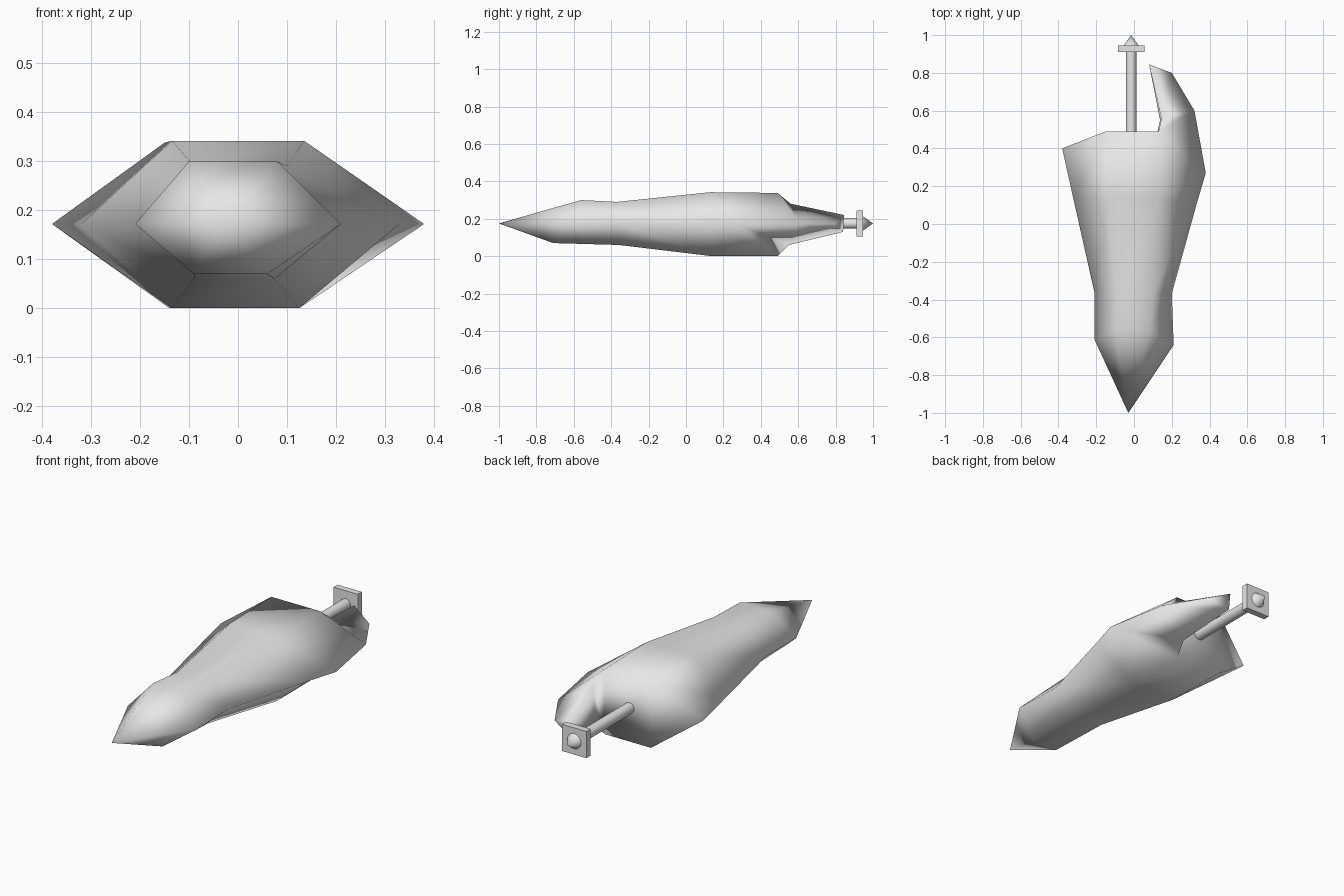
import bpy, bmesh, math
from mathutils import Matrix

if "Cube" in bpy.data.objects:
    bpy.data.objects.remove(bpy.data.objects["Cube"])

grey = bpy.data.materials.new("light grey")
grey.diffuse_color = (0.8, 0.8, 0.8, 1)
grey.use_nodes = True
grey.node_tree.nodes["Principled BSDF"].inputs["Base Color"].default_value = grey.diffuse_color
MID = 0.172          # height of the side edges
ROD_X = -0.015


def finish(name, bm, smooth):
    bmesh.ops.recalc_face_normals(bm, faces=bm.faces[:])
    for f in bm.faces:
        f.smooth = smooth
    me = bpy.data.meshes.new(name)
    bm.to_mesh(me)
    bm.free()
    me.materials.append(grey)
    ob = bpy.data.objects.new(name, me)
    bpy.context.collection.objects.link(ob)
    return ob


def bridge(bm, a, b):
    n = len(a)
    for i in range(n):
        j = (i + 1) % n
        bm.faces.new((a[i], a[j], b[j], b[i]))


# Hull: skewed hexagon sections, given as
# (left x, y), (right x, y), top (x left, x right, y, z), bottom (same)
sections = [
    ((-0.21, -0.61), (0.21, -0.64), (-0.10, 0.08, -0.56, 0.30), (-0.09, 0.06, -0.71, 0.07)),
    ((-0.21, -0.36), (0.20, -0.37), (-0.09, 0.10, -0.37, 0.29), (-0.09, 0.075, -0.36, 0.06)),
    ((-0.32, 0.13), (0.33, 0.10), (-0.135, 0.135, 0.13, 0.342), (-0.135, 0.125, 0.14, 0.0)),
    ((-0.38, 0.40), (0.38, 0.27), (-0.15, 0.13, 0.49, 0.338), (-0.14, 0.125, 0.49, 0.0)),
]
bm = bmesh.new()
nose = bm.verts.new((-0.03, -1.0, 0.175))
rings = []
for (lx, ly), (rx, ry), (ta, tb, ty, tz), (ba, bb, by, bz) in sections:
    rings.append([bm.verts.new(p) for p in (
        (lx, ly, MID), (ta, ty, tz), (tb, ty, tz),
        (rx, ry, MID), (bb, by, bz), (ba, by, bz))])
for i in range(6):
    bm.faces.new((nose, rings[0][i], rings[0][(i + 1) % 6]))
for a, b in zip(rings, rings[1:]):
    bridge(bm, a, b)

# Stern wall, then the triangular horn sweeping back on the right
left, top_l, top_r, right, bot_r, bot_l = rings[-1]
bm.faces.new((left, top_l, top_r, bot_r, bot_l))
prev = [top_r, right, bot_r]
for pts in (((0.145, 0.56, 0.28), (0.32, 0.60, MID), (0.138, 0.55, 0.06)),
            ((0.08, 0.845, 0.22), (0.20, 0.80, MID), (0.085, 0.84, 0.13))):
    ring = [bm.verts.new(p) for p in pts]
    bridge(bm, prev, ring)
    prev = ring
bm.faces.new(prev)
finish("hull", bm, True)


# Stern rod with a square plate and a pointed tip
def along_y(y):
    return Matrix.Translation((ROD_X, y, 0.175)) @ Matrix.Rotation(-math.pi / 2, 4, 'X')


def cone(name, y0, y1, r0, r1):
    bm = bmesh.new()
    bmesh.ops.create_cone(bm, cap_ends=True, segments=24, radius1=r0, radius2=r1,
                          depth=y1 - y0, matrix=along_y((y0 + y1) / 2))
    ob = finish(name, bm, True)
    bpy.ops.object.select_all(action='DESELECT')
    ob.select_set(True)
    bpy.context.view_layer.objects.active = ob
    bpy.ops.object.shade_smooth_by_angle(angle=math.radians(40))


cone("rod", 0.48, 0.915, 0.028, 0.028)
cone("rod_tip", 0.944, 1.0, 0.04, 0.0)
bm = bmesh.new()
bmesh.ops.create_cube(bm, size=1, matrix=along_y(0.928) @ Matrix.Diagonal((0.14, 0.14, 0.034, 1)))
finish("rod_plate", bm, False)
